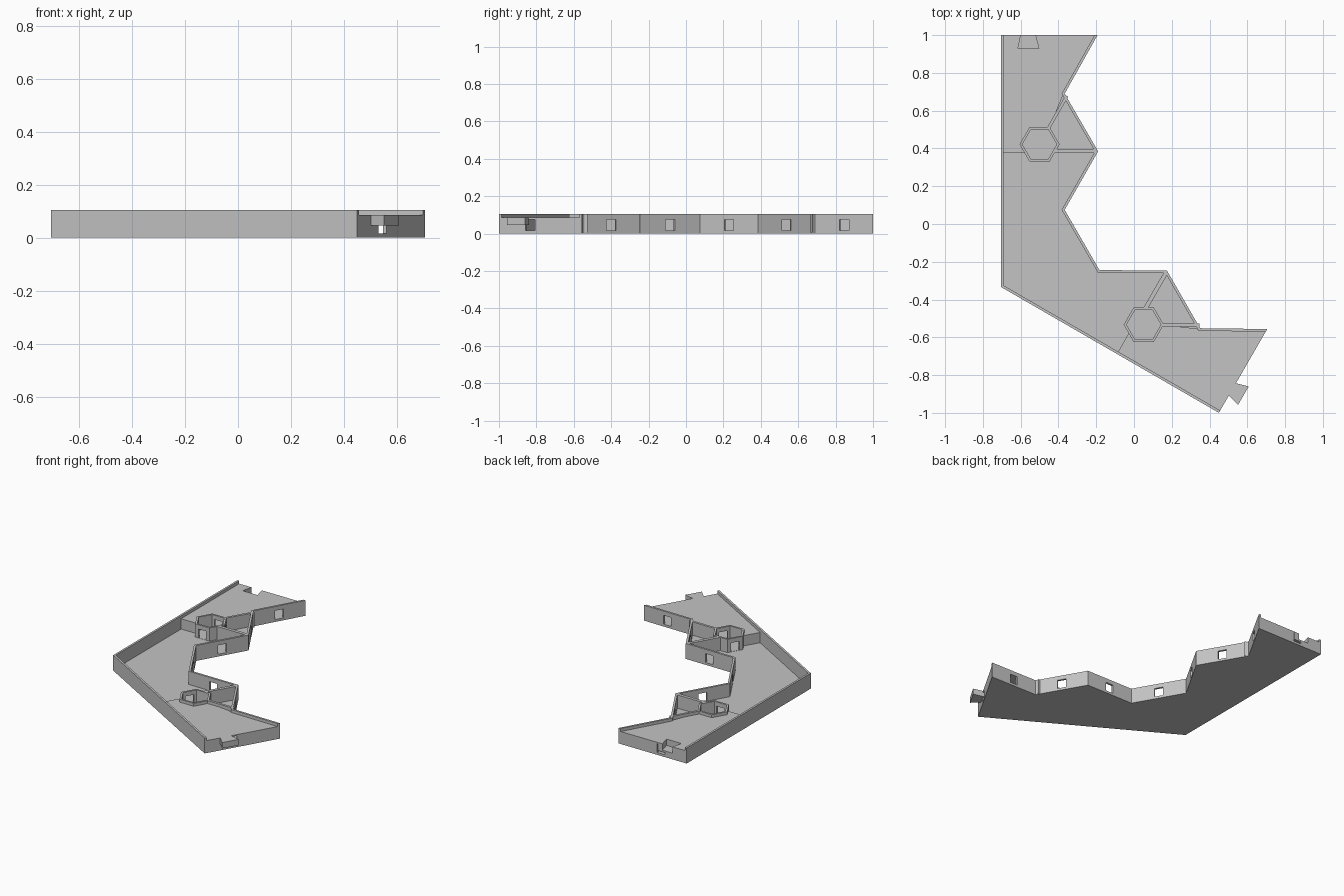
import bpy, bmesh
from math import cos, sin, radians, atan2
from mathutils import Vector

old = bpy.data.objects.get("Cube")
if old:
    bpy.data.objects.remove(old, do_unlink=True)

H, FLOOR, DECK, T = 0.105, 0.015, 0.085, 0.014
CORNER = Vector((-0.705, -0.333))

grey = bpy.data.materials.new("plain_grey")
grey.use_nodes = True
COLOUR = (0.55, 0.55, 0.55, 1)
grey.diffuse_color = COLOUR
grey.node_tree.nodes["Principled BSDF"].inputs["Base Color"].default_value = COLOUR


def turn(v):
    """Mirror a direction across the 30 degree symmetry axis."""
    c, s = cos(radians(60)), sin(radians(60))
    return Vector((c * v[0] + s * v[1], s * v[0] - c * v[1]))


def flip(p):
    return CORNER + turn(Vector(p) - CORNER)


def place(points, mirrored):
    return [flip(p) if mirrored else Vector(p) for p in points]


def prism(name, points, z0, z1):
    """Extrude a flat outline between two heights."""
    bm = bmesh.new()
    face = bm.faces.new([bm.verts.new((p[0], p[1], z0)) for p in points])
    top = bmesh.ops.extrude_face_region(bm, geom=[face])["geom"]
    bmesh.ops.translate(bm, vec=(0, 0, z1 - z0),
                        verts=[g for g in top if isinstance(g, bmesh.types.BMVert)])
    bmesh.ops.recalc_face_normals(bm, faces=bm.faces)
    mesh = bpy.data.meshes.new(name)
    bm.to_mesh(mesh)
    bm.free()
    mesh.materials.append(grey)
    obj = bpy.data.objects.new(name, mesh)
    bpy.context.collection.objects.link(obj)
    return obj


def strip(path, t, caps=None):
    """Thicken a path to its left by t, with mitred joints and optional cap directions."""
    path = [Vector(p) for p in path]
    normals = [Vector((a.y - b.y, b.x - a.x)).normalized() for a, b in zip(path, path[1:])]
    caps = caps or (normals[0], normals[-1])
    mitres = [caps[0]] + [a + b for a, b in zip(normals, normals[1:])] + [caps[1]]
    side = [normals[0]] + normals
    shifted = [p + m * t / n.dot(m) for p, m, n in zip(path, mitres, side)]
    return path + shifted[::-1]


def cut(obj, cutters):
    """Subtract the cutters and remove them."""
    for c in cutters:
        c.hide_render = True
        mod = obj.modifiers.new("cut", "BOOLEAN")
        mod.operation, mod.solver, mod.object = "DIFFERENCE", "EXACT", c
    bpy.context.view_layer.update()
    result = obj.evaluated_get(bpy.context.evaluated_depsgraph_get())
    mesh = bpy.data.meshes.new_from_object(result)
    obj.modifiers.clear()
    obj.data = mesh
    for c in cutters:
        bpy.data.objects.remove(c, do_unlink=True)


def window(centre, angle, width=0.058, depth=0.04):
    """Cutter for a square opening through a wall that runs along the angle."""
    u = Vector((cos(angle), sin(angle))) * width / 2
    v = Vector((-sin(angle), cos(angle))) * depth / 2
    c = Vector(centre)
    return prism("window_cutter", [c - u - v, c + u - v, c + u + v, c - u + v], 0.016, 0.076)


# Floor plate
half = [(-0.193, 1), (-0.367, 0.69), (-0.19, 0.385), (-0.367, 0.075)]
zigzag = place(half, False) + place(half, True)[::-1]
long_side = [Vector((CORNER.x, 1)), CORNER, flip((CORNER.x, 1))]
prism("floor", zigzag + long_side[::-1], 0, FLOOR)

# Long outer wall and zigzag inner wall
prism("outer_wall", strip(long_side, T, (Vector((1, 0)), turn((1, 0)))), 0, H)
inner = prism("inner_wall", strip(zigzag, -T, (Vector((-1, 0)), turn((-1, 0)))), 0, H)
cut(inner, [window((a + b) / 2, atan2(b.y - a.y, b.x - a.x))
            for a, b in zip(zigzag, zigzag[1:])])

# Everything that repeats on both arms
HEX = Vector((-0.5, 0.422))
R = 0.106


def hexagon(r):
    return [HEX + Vector((cos(radians(a)), sin(radians(a)))) * r for a in range(0, 360, 60)]


SOCKET = [(-0.597, 1.01), (-0.615, 0.928), (-0.503, 0.928), (-0.525, 1.01)]
KEY = [(-0.597, 0.99), (-0.617, 1.067), (-0.505, 1.067), (-0.527, 0.99)]
STEP_Y = 0.376

for mirrored, arm in ((False, "back"), (True, "front")):
    def part(name, points, z0, z1):
        return prism(f"{arm}_{name}", place(points, mirrored), z0, z1)

    def opening(centre, angle):
        a = radians(60) - angle if mirrored else angle
        return window(place([centre], mirrored)[0], a)

    # Hexagonal tower with openings
    tower = part("tower", hexagon(R), 0, H)
    hole = part("tower_cutter", hexagon(R - 0.015), FLOOR, H + 0.1)
    openings = []
    for deg in (30, 90, 270):
        n = Vector((cos(radians(deg)), sin(radians(deg))))
        openings.append(opening(HEX + n * 0.085, radians(deg - 90)))
    cut(tower, [hole] + openings)

    # Raised deck over a hollow, with its step down to the main floor
    ring = hexagon(R - 0.004)
    step_x = HEX.x - 0.079
    deck = part("deck", [(CORNER.x + 0.005, 1), (-0.2, 1), (-0.372, 0.69), ring[1], ring[2],
                         ring[3], (step_x, STEP_Y), (CORNER.x + 0.005, STEP_Y)], 0.077, DECK)
    part("deck_step", [(CORNER.x + 0.005, STEP_Y), (step_x, STEP_Y),
                       (step_x, STEP_Y + T), (CORNER.x + 0.005, STEP_Y + T)], 0.005, DECK)

    # End wall with its opening
    end = part("end_wall", [(CORNER.x + 0.005, 1), (-0.2, 1),
                            (-0.2 - T / 2, 1 - T), (CORNER.x + 0.005, 1 - T)], 0, DECK)
    end_cuts = [opening((-0.513, 0.995), 0)]

    # Dovetail socket on one arm, matching key on the other
    if mirrored:
        part("dovetail_key", KEY, 0.045, DECK)
    else:
        block = part("socket_block", [(-0.63, 1), (-0.63, 0.914), (-0.488, 0.914),
                                      (-0.488, 1)], 0.03, DECK)
        cut(deck, [part("socket_cutter", SOCKET, 0.042, H)])
        cut(block, [part("socket_cutter", SOCKET, 0.042, H)])
        end_cuts.append(part("socket_cutter", SOCKET, 0.042, H))
    cut(end, end_cuts)

    # Walls enclosing the triangular pit beside the tower
    part("pit_wall_low", [(-0.425, STEP_Y), (-0.195, STEP_Y),
                          (-0.205, 0.398), (-0.41, 0.398)], 0.005, H)
    part("pit_wall_high", strip([(-0.462, 0.508), (-0.362, 0.682)], -0.016), 0.005, H)
